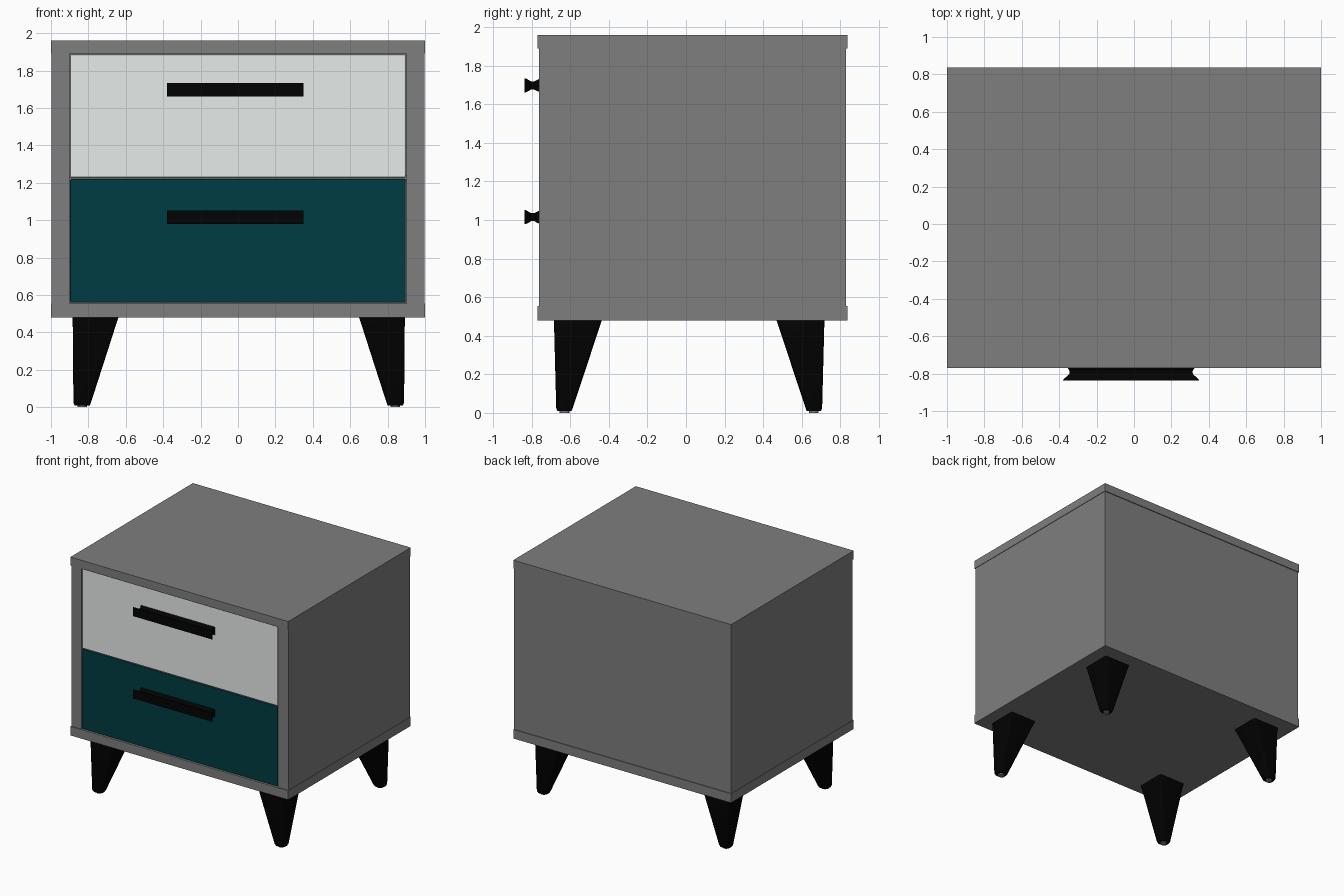
import bpy, bmesh, math

if "Cube" in bpy.data.objects:
    bpy.data.objects.remove(bpy.data.objects["Cube"])


def material(name, rgb):
    m = bpy.data.materials.new(name)
    m.diffuse_color = (*rgb, 1)
    m.use_nodes = True
    m.node_tree.nodes["Principled BSDF"].inputs["Base Color"].default_value = m.diffuse_color
    return m


BLACK = material("black", (0.0006, 0.0006, 0.0006))
GREY = material("mid_grey", (0.21, 0.21, 0.21))
WHITE = material("pale_grey", (0.79, 0.83, 0.82))
TEAL = material("teal", (0.0, 0.045, 0.054))


def finish(name, bm, mat=None, bevel=0):
    bmesh.ops.recalc_face_normals(bm, faces=bm.faces)
    me = bpy.data.meshes.new(name)
    bm.to_mesh(me)
    bm.free()
    ob = bpy.data.objects.new(name, me)
    bpy.context.collection.objects.link(ob)
    if mat:
        me.materials.append(mat)
    if bevel:
        b = ob.modifiers.new("bevel", 'BEVEL')
        b.width, b.segments = bevel, 2
    return ob


def box(name, x, y, z, mat=GREY, bevel=0):
    bm = bmesh.new()
    bmesh.ops.create_cube(bm, size=1)
    for v in bm.verts:
        for i, (a, b) in enumerate((x, y, z)):
            v.co[i] = a + (v.co[i] + 0.5) * (b - a)
    return finish(name, bm, mat, bevel)


def loft(name, rings, mat):
    bm = bmesh.new()
    loops = [[bm.verts.new(p) for p in r] for r in rings]
    n = len(loops[0])
    for a, b in zip(loops, loops[1:]):
        for i in range(n):
            j = (i + 1) % n
            bm.faces.new((a[i], a[j], b[j], b[i]))
    bm.faces.new(loops[0])
    bm.faces.new(loops[-1])
    return finish(name, bm, mat)


def rounded_rect(x0, x1, y0, y1, z, r, seg=4):
    pts = []
    for k, (cx, cy) in enumerate(((x1 - r, y1 - r), (x0 + r, y1 - r),
                                  (x0 + r, y0 + r), (x1 - r, y0 + r))):
        for s in range(seg + 1):
            a = math.pi / 2 * (k + s / seg)
            pts.append((cx + r * math.cos(a), cy + r * math.sin(a), z))
    return pts


# Cabinet shell
box("top_board", (-1, 1), (-0.77, 0.837), (1.89, 1.96))
box("bottom_board", (-1, 1), (-0.77, 0.837), (0.48, 0.555))
for side, s in (("left", -1), ("right", 1)):
    box(side + "_side_panel", sorted((s * 0.902, s * 0.996)), (-0.762, 0.83), (0.555, 1.89))
box("back_panel", (-0.902, 0.902), (0.79, 0.83), (0.555, 1.89))
box("divider", (-0.902, 0.902), (-0.75, 0.79), (1.21, 1.24))

# Drawers with flared bar handles
for name, z0, z1, mat, hz in (("upper", 1.228, 1.885, WHITE, 1.698),
                              ("lower", 0.559, 1.219, TEAL, 1.015)):
    box(name + "_drawer", (-0.897, 0.896), (-0.763, 0.75), (z0, z1), mat, 0.006)
    rings = []
    for y, inset, h in ((-0.758, 0.022, 0.034), (-0.77, 0.026, 0.03), (-0.787, 0.036, 0.021),
                        (-0.803, 0.034, 0.021), (-0.83, 0.003, 0.036), (-0.837, 0, 0.036)):
        a, b = -0.38 + inset, 0.349 - inset
        rings.append([(a, y, hz - h), (b, y, hz - h), (b, y, hz + h), (a, y, hz + h)])
    loft(name + "_handle", rings, BLACK)

# Tapered legs with small round glides; outer faces nearly upright
for fb, sy, yc in (("front", -1, 0.015), ("back", 1, 0.048)):
    for lr, sx, xc in (("left", -1, -0.004), ("right", 1, 0.004)):
        rings = []
        for xi, xo, yi, yo, z, r in ((0.642, 0.888, 0.42, 0.67, 0.485, 0.015),
                                     (0.790, 0.884, 0.572, 0.658, 0.025, 0.025),
                                     (0.796, 0.878, 0.578, 0.652, 0.01, 0.025)):
            x = sorted((sx * (xi + xc), sx * (xo + xc)))
            y = sorted((sy * (yi + yc), sy * (yo + yc)))
            rings.append(rounded_rect(*x, *y, z, r))
        leg = loft(f"{fb}_{lr}_leg", rings, BLACK)
        bpy.context.view_layer.objects.active = leg
        leg.select_set(True)
        bpy.ops.object.shade_smooth_by_angle(angle=math.radians(30))
        leg.select_set(False)
        cx, cy = sx * (0.837 + xc), sy * (0.615 + yc)
        loft(f"{fb}_{lr}_glide", [rounded_rect(cx - 0.025, cx + 0.025, cy - 0.025, cy + 0.025, z, 0.025)
                                  for z in (0.0, 0.015)], GREY)
